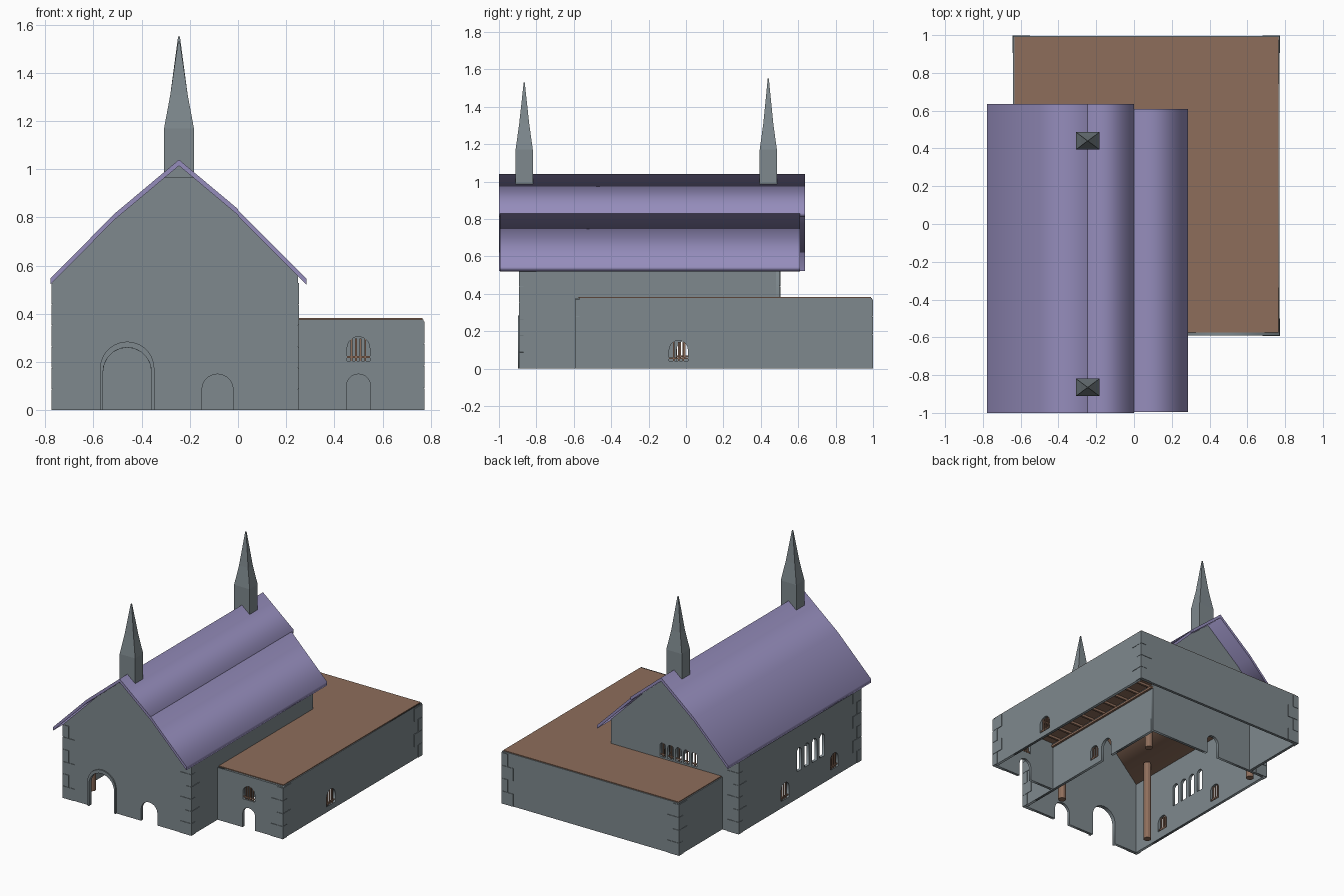
import bpy, bmesh, math

if "Cube" in bpy.data.objects:
    bpy.data.objects.remove(bpy.data.objects["Cube"])

def material(name, rgb):
    m = bpy.data.materials.new(name)
    m.diffuse_color = (*rgb, 1)
    m.use_nodes = True
    m.node_tree.nodes["Principled BSDF"].inputs["Base Color"].default_value = m.diffuse_color
    return m

STONE = material("grey stone", (0.21, 0.25, 0.27))
ROOF = material("purple slate", (0.30, 0.265, 0.50))
WOOD = material("brown wood", (0.27, 0.155, 0.105))
T = 0.02  # wall thickness

def add_mesh(name, bm, mat):
    bmesh.ops.remove_doubles(bm, verts=bm.verts, dist=1e-5)
    bmesh.ops.recalc_face_normals(bm, faces=bm.faces)
    me = bpy.data.meshes.new(name)
    bm.to_mesh(me)
    bm.free()
    me.materials.append(mat)
    ob = bpy.data.objects.new(name, me)
    bpy.context.collection.objects.link(ob)
    return ob

def box(name, lo, hi, mat):
    bm = bmesh.new()
    bmesh.ops.create_cube(bm, size=1)
    for v in bm.verts:
        v.co = [(a + b) / 2 + c * (b - a) for a, b, c in zip(lo, hi, v.co)]
    return add_mesh(name, bm, mat)

def arch(c, w, z0, z1, n=10):
    """Round-headed opening: centre, half width, sill and crown."""
    arc = [(c - w * math.cos(math.pi * i / n), z1 - w + w * math.sin(math.pi * i / n))
           for i in range(n + 1)]
    return [(c - w, z0)] + arc + [(c + w, z0)]

def outline(u0, u1, top, doors=()):
    """Wall outline: base with door notches, then the top from right to left."""
    pts = [(u0, 0)]
    for c, w, h in sorted(doors):
        pts += arch(c, w, 0, h)
    return pts + [(u1, 0)] + top

def sheet(name, loops, axis, pos, mat=STONE, thick=T):
    """Filled profile with holes, standing across the given axis."""
    cu = bpy.data.curves.new(name, 'CURVE')
    cu.dimensions, cu.fill_mode, cu.extrude = '2D', 'BOTH', thick / 2
    for pts in loops:
        s = cu.splines.new('POLY')
        s.points.add(len(pts) - 1)
        for p, (u, v) in zip(s.points, pts):
            p.co = (u, v, 0, 1)
        s.use_cyclic_u = True
    tmp = bpy.data.objects.new(name + "_curve", cu)
    bpy.context.collection.objects.link(tmp)
    dg = bpy.context.evaluated_depsgraph_get()
    me = bpy.data.meshes.new_from_object(tmp.evaluated_get(dg))
    bm = bmesh.new()
    bm.from_mesh(me)
    bpy.data.objects.remove(tmp)
    bpy.data.meshes.remove(me)
    for v in bm.verts:
        a, b, c = v.co
        v.co = (a, pos - c, b) if axis == 'y' else (pos + c, a, b)
    return add_mesh(name, bm, mat)

def bars(name, axis, pos, c, w, z0, z1, n=3):
    """Wooden grille inside a window."""
    r = 0.004
    for i in range(n):
        u = c - w + 2 * w * (i + 1) / (n + 1)
        lo, hi = (u - r, pos - r, z0), (u + r, pos + r, z1 - w * 0.15)
        if axis == 'x':
            lo, hi = (lo[1], lo[0], lo[2]), (hi[1], hi[0], hi[2])
        box(name + "_bar", lo, hi, WOOD)
    for z in (z0 + 0.015,):
        lo, hi = (c - w, pos - r, z - r), (c + w, pos + r, z + r)
        if axis == 'x':
            lo, hi = (lo[1], lo[0], lo[2]), (hi[1], hi[0], hi[2])
        box(name + "_crossbar", lo, hi, WOOD)

# Kinked roof line, eave to ridge on each side
LEFT = [(-0.778, 0.548), (-0.51, 0.818), (-0.245, 1.04)]
RIGHT_TOP = [(-0.245, 1.04), (0.0, 0.835)]
RIGHT_LOW = [(0.0, 0.83), (0.285, 0.545)]

def slab(name, line, y0, y1, drop, thick, mat):
    top = [(x, z - drop) for x, z in line]
    low = [(x, z - drop - thick) for x, z in reversed(line)]
    return sheet(name, [top + low], 'y', (y0 + y1) / 2, mat, y1 - y0)

slab("roof_left", LEFT, -1, 0.635, 0, 0.025, ROOF)
slab("roof_right_upper", RIGHT_TOP, -1, 0.635, 0, 0.025, ROOF)
slab("roof_right_lower", RIGHT_LOW, -0.995, 0.61, 0, 0.025, ROOF)
slab("roof_lining", [(-0.75, 0.576)] + LEFT[1:] + [(0, 0.83), (0.23, 0.6)],
     -0.87, 0.48, 0.026, 0.01, WOOD)

# Hall gables
gable = [(0.25, 0.56), (0, 0.815), (-0.245, 1.02), (-0.51, 0.798), (-0.77, 0.535)]
sheet("hall_front_gable",
      [outline(-0.77, 0.25, gable, [(-0.46, 0.10, 0.26), (-0.085, 0.065, 0.15)])],
      'y', -0.88)
back_windows = [arch(-0.29 + 0.063 * i, 0.023, 0.395, 0.495) for i in range(-2, 3)]
sheet("hall_back_gable",
      [outline(-0.77, 0.25, gable, [(-0.29, 0.05, 0.15)])] + back_windows, 'y', 0.49)
for i in range(-2, 3):
    bars("back_window", 'y', 0.49, -0.29 + 0.063 * i, 0.023, 0.395, 0.495, 1)

# Hall side walls
side_top = [(0.48, 0.545), (-0.87, 0.545)]
tall = [arch(-0.19 - 0.087 * i, 0.027, 0.195, 0.36) for i in range(4)]
small = [(-0.03, 0.045, 0.05, 0.17), (-0.59, 0.045, 0.06, 0.17)]
sheet("hall_left_wall", [outline(-0.87, 0.48, side_top)] + tall
      + [arch(*s) for s in small], 'x', -0.76)
for s in small:
    bars("left_window", 'x', -0.76, *s)
sheet("hall_right_wall", [outline(-0.87, 0.48, side_top, [(0.0, 0.05, 0.15)]),
                          arch(-0.13, 0.04, 0.05, 0.15)], 'x', 0.24)
bars("hall_right_window", 'x', 0.24, -0.13, 0.04, 0.05, 0.15)

# Raised arch around the main door
ring = arch(-0.46, 0.113, 0, 0.285, 14) + arch(-0.46, 0.10, 0, 0.26, 14)[::-1]
sheet("main_door_trim", [ring], 'y', -0.893, STONE, 0.012)

# Low L-shaped wing
H = 0.377
sheet("wing_front_wall", [outline(0.25, 0.77, [(0.77, H), (0.25, H)], [(0.5, 0.05, 0.15)]),
                          arch(0.5, 0.047, 0.205, 0.305)], 'y', -0.58)
bars("wing_front_window", 'y', -0.58, 0.5, 0.047, 0.205, 0.305, 4)
sheet("wing_right_wall", [outline(-0.57, 0.975, [(0.975, H), (-0.57, H)]),
                          arch(-0.04, 0.05, 0.04, 0.15)], 'x', 0.76)
bars("wing_right_window", 'x', 0.76, -0.04, 0.05, 0.04, 0.15)
box("wing_back_wall", (-0.64, 0.975, 0), (0.77, 0.995, H), STONE)
box("wing_left_wall", (-0.64, 0.5, 0), (-0.62, 0.975, H), STONE)
box("wing_roof_side", (0.25, -0.575, 0.362), (0.765, 0.5, 0.383), WOOD)
box("wing_roof_back", (-0.633, 0.5, 0.362), (0.765, 0.99, 0.383), WOOD)

# Rafters and rail below the wing roof
for i in range(9):
    y = -0.5 + 0.12 * i
    box("wing_rafter", (0.25, y, 0.345), (0.75, y + 0.015, 0.362), WOOD)
box("wing_rail", (0.25, -0.57, 0.33), (0.265, 0.5, 0.345), WOOD)

# Hall columns
for x, y, h in ((-0.69, -0.68, 0.6), (-0.69, 0.42, 0.6), (0.11, -0.64, 0.69), (0.11, 0.29, 0.69)):
    bm = bmesh.new()
    bmesh.ops.create_cone(bm, cap_ends=True, segments=12, radius1=0.027, radius2=0.027, depth=h)
    bmesh.ops.translate(bm, verts=bm.verts, vec=(x, y, h / 2))
    add_mesh("hall_column", bm, WOOD)

# Spires: square shaft with a slightly concave pointed cap
for y, top in ((-0.865, 1.53), (0.44, 1.552)):
    bm = bmesh.new()
    rings = []
    for z, f in ((0.965, 1), (1.17, 1), (1.31, 0.58), (top, 0.06)):
        rings.append([bm.verts.new((-0.245 + sx * 0.062 * f, y + sy * 0.046 * f, z))
                      for sx, sy in ((-1, -1), (1, -1), (1, 1), (-1, 1))])
    for a, b in zip(rings, rings[1:]):
        for i in range(4):
            bm.faces.new((a[i], a[(i + 1) % 4], b[(i + 1) % 4], b[i]))
    bm.faces.new(rings[0])
    bm.faces.new(rings[-1])
    add_mesh("spire", bm, STONE)

# Thin corner stones, alternating long and short
def corner_stones(x, y, dx, dy, height):
    n = round(height / 0.09)
    for i in range(n):
        z0, z1 = height * i / n, height * (i + 1) / n - 0.002
        a, b = ((0.09, 0.045), (0.045, 0.09))[i % 2]
        e = 0.004
        for p, q in (((x + dx * e, y + dy * e), (x - dx * a, y)),
                     ((x + dx * e, y), (x, y - dy * b))):
            box("corner_stone", (min(p[0], q[0]), min(p[1], q[1]), z0),
                (max(p[0], q[0]), max(p[1], q[1]), z1), STONE)

corner_stones(-0.77, -0.89, -1, -1, 0.53)
corner_stones(0.25, -0.89, 1, -1, 0.53)
corner_stones(-0.77, 0.5, -1, 1, 0.53)
corner_stones(0.77, -0.59, 1, -1, 0.37)
corner_stones(0.77, 0.995, 1, 1, 0.37)
corner_stones(-0.64, 0.995, -1, 1, 0.37)
